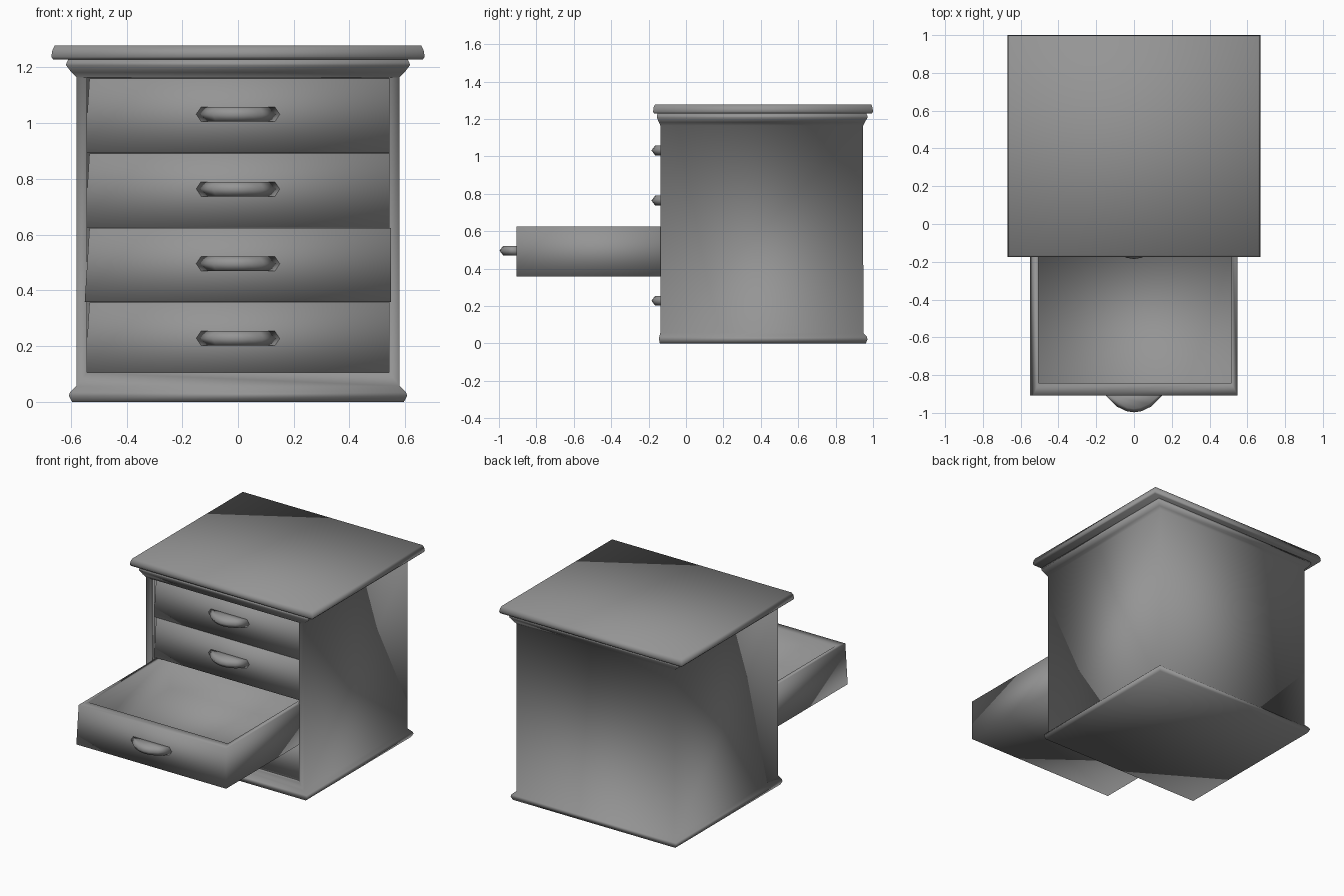
import bpy, bmesh

if "Cube" in bpy.data.objects:
    bpy.data.objects.remove(bpy.data.objects["Cube"])

# Mid grey used on every part
grey = bpy.data.materials.new("mid_grey")
grey.diffuse_color = (0.3, 0.3, 0.3, 1)
grey.use_nodes = True
grey.node_tree.nodes["Principled BSDF"].inputs["Base Color"].default_value = grey.diffuse_color


def skin(rings):
    """Skin a stack of equal-length point rings and cap both ends."""
    bm = bmesh.new()
    loops = [[bm.verts.new(p) for p in ring] for ring in rings]
    n = len(rings[0])
    for a, b in zip(loops, loops[1:]):
        for i in range(n):
            j = (i + 1) % n
            bm.faces.new((a[i], a[j], b[j], b[i]))
    bm.faces.new(loops[0][::-1])
    bm.faces.new(loops[-1])
    return bm


def finish(name, bm):
    """Turn a bmesh into a smooth-shaded grey object."""
    bmesh.ops.recalc_face_normals(bm, faces=bm.faces)
    for face in bm.faces:
        face.smooth = True
    mesh = bpy.data.meshes.new(name)
    bm.to_mesh(mesh)
    bm.free()
    mesh.materials.append(grey)
    bpy.context.collection.objects.link(bpy.data.objects.new(name, mesh))


def flat(x0, x1, y0, y1, z):
    return [(x0, y0, z), (x1, y0, z), (x1, y1, z), (x0, y1, z)]


def stack(profile):
    """Rectangular rings; rows are half width, front, back, height."""
    return skin([flat(-x, x, f, b, z) for x, f, b, z in profile])


# Carcass: base moulding, body and cornice as one continuous shell
bm = stack([
    (0.595, -0.14, 0.962, 0.0),
    (0.607, -0.144, 0.97, 0.022),
    (0.603, -0.143, 0.967, 0.035),
    (0.58, -0.137, 0.948, 0.057),
    (0.58, -0.137, 0.947, 1.165),
    (0.597, -0.145, 0.956, 1.182),
    (0.617, -0.156, 0.971, 1.208),
    (0.615, -0.156, 0.97, 1.217),
    (0.605, -0.15, 0.96, 1.235),
])

# Front opening: a frame, then a slightly wider hollow behind it
bm.normal_update()
face = min((f for f in bm.faces if f.normal.y < -0.9),
           key=lambda f: -f.calc_area())
for x, z0, z1, y in [(0.542, 0.105, 1.163, -0.137), (0.542, 0.105, 1.163, -0.1),
                     (0.562, 0.085, 1.18, -0.1), (0.562, 0.085, 1.18, 0.925)]:
    ret = bmesh.ops.extrude_discrete_faces(bm, faces=[face])
    face = ret["faces"][0]
    for v in face.verts:
        v.co = (x if v.co.x > 0 else -x, y, z1 if v.co.z > 0.6 else z0)
finish("carcass", bm)

# Top board with a rounded edge
finish("top_board", stack([
    (0.663, -0.17, 0.993, 1.229),
    (0.67, -0.176, 1.0, 1.238),
    (0.666, -0.173, 0.997, 1.262),
    (0.658, -0.166, 0.99, 1.278),
]))


def handle(name, y, z):
    """Solid crescent pull with a pointed outer edge."""
    half = [(0.155, -0.005), (0.09, 0.06), (0.04, 0.084)]
    outline = half + [(0, 0.09)] + [(-a, b) for a, b in reversed(half)]
    layers = [(0.88, 0.78, 0.0), (1.0, 1.0, 0.026), (0.88, 0.78, 0.052)]
    finish(name, skin([[(a * sx, y - b * sy, z + h) for a, b in outline]
                       for sx, sy, h in layers]))


# Drawers: open boxes with a slightly leaning left side; the second is out
for i in range(4):
    z = 0.09 + 0.268 * i
    front = -0.907 if i == 1 else -0.095
    back = front + 0.96
    top = z + 0.266
    finish(f"drawer_{i + 1}", skin([
        flat(-0.55, 0.548, front, back, z),
        flat(-0.533, 0.548, front, back, top),
        flat(-0.505, 0.515, front + 0.065, back - 0.03, top),
        flat(-0.515, 0.515, front + 0.065, back - 0.03, z + 0.025),
    ]))
    handle(f"drawer_handle_{i + 1}", front, z + 0.112)
